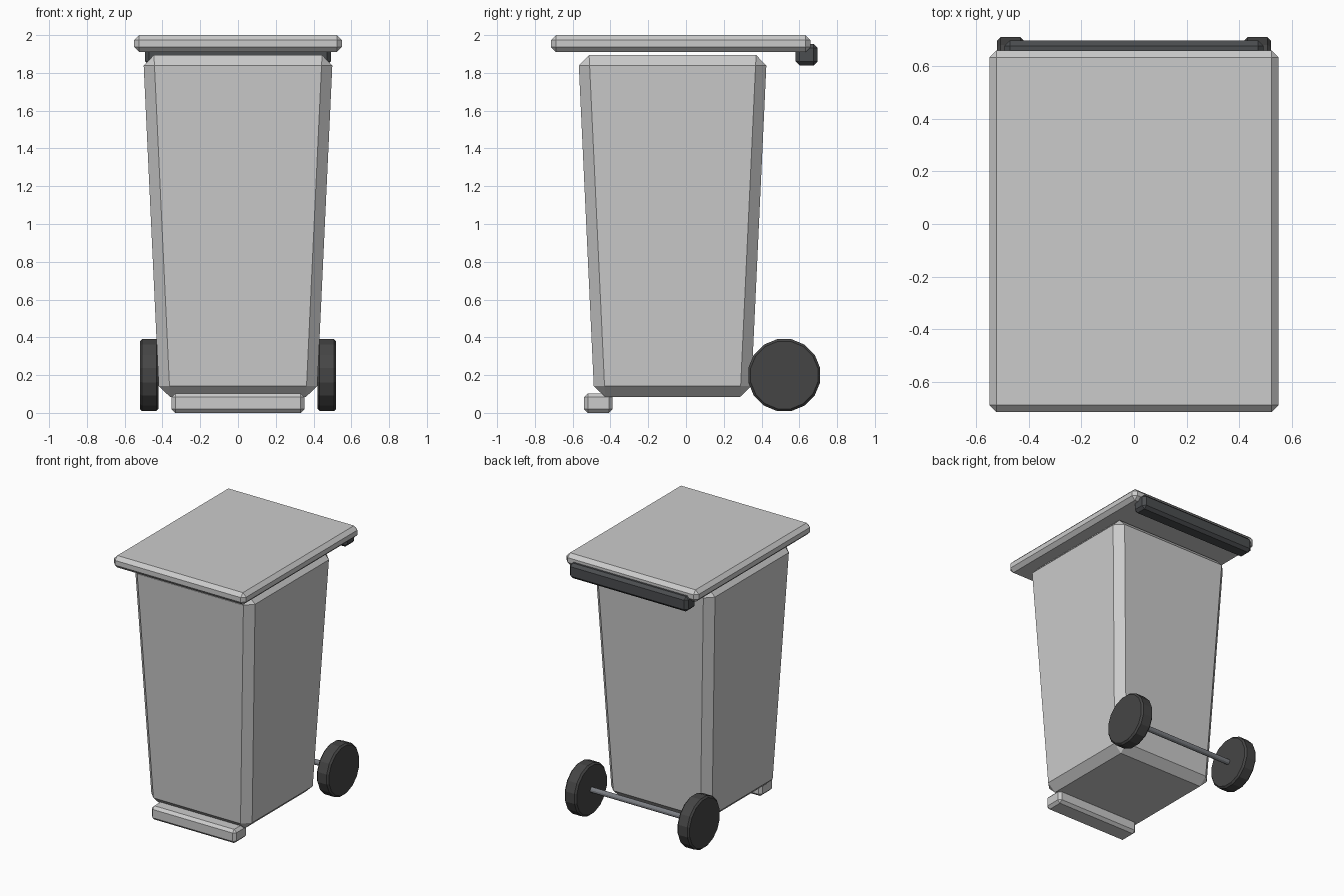
import bpy, bmesh
from math import pi
from mathutils import Matrix

if "Cube" in bpy.data.objects:
    bpy.data.objects.remove(bpy.data.objects["Cube"])


def material(name, rgb):
    m = bpy.data.materials.new(name)
    m.diffuse_color = (*rgb, 1)
    m.use_nodes = True
    m.node_tree.nodes["Principled BSDF"].inputs["Base Color"].default_value = m.diffuse_color
    return m


rubber = material("dark_rubber", (0.06, 0.06, 0.06))
plastic = material("dark_plastic", (0.07, 0.075, 0.08))
steel = material("steel", (0.2, 0.21, 0.23))


def finish(bm, name, mat=None):
    bmesh.ops.recalc_face_normals(bm, faces=bm.faces[:])
    mesh = bpy.data.meshes.new(name)
    bm.to_mesh(mesh)
    bm.free()
    if mat:
        mesh.materials.append(mat)
    ob = bpy.data.objects.new(name, mesh)
    bpy.context.collection.objects.link(ob)
    return ob


def box(name, x, y, z, bevel, mat=None, taper=1.0):
    """Chamfered box from (min, max) ranges; taper scales the bottom face."""
    bm = bmesh.new()
    bmesh.ops.create_cube(bm, size=1)
    for v in bm.verts:
        s = taper if v.co.z < 0 else 1.0
        for i, (lo, hi) in enumerate((x, y, z)):
            k = s if i < 2 else 1.0
            v.co[i] = (lo + hi) / 2 + v.co[i] * (hi - lo) * k
    bmesh.ops.bevel(bm, geom=bm.edges[:], offset=bevel, segments=1,
                    profile=0.5, affect='EDGES')
    return finish(bm, name, mat)


def cylinder(name, x, y, z, radius, depth, sides, mat, bevel=0):
    """Cylinder lying along x with a flat side on top."""
    bm = bmesh.new()
    bmesh.ops.create_cone(bm, cap_ends=True, segments=sides, radius1=radius,
                          radius2=radius, depth=depth)
    if bevel:
        rims = [e for e in bm.edges
                if abs(e.verts[0].co.z - e.verts[1].co.z) < 1e-5]
        bmesh.ops.bevel(bm, geom=rims, offset=bevel, segments=1,
                        profile=0.5, affect='EDGES')
    bm.transform(Matrix.Translation((x, y, z))
                 @ Matrix.Rotation(pi / sides, 4, 'X')
                 @ Matrix.Rotation(pi / 2, 4, 'Y'))
    return finish(bm, name, mat)


# Tapered container, lid, front foot and rear handle
box("bin_body", (-0.502, 0.502), (-0.57, 0.428), (0.085, 1.895), 0.057, taper=0.831)
box("lid", (-0.55, 0.55), (-0.715, 0.66), (1.91, 2.0), 0.027)
box("front_foot", (-0.352, 0.352), (-0.54, -0.388), (0.0, 0.103), 0.02)
box("rear_handle", (-0.493, 0.493), (0.58, 0.697), (1.84, 1.953), 0.021, plastic)

# Wheels on a thin axle
for side, label in ((-1, "left"), (1, "right")):
    cylinder(label + "_wheel", side * 0.47, 0.52, 0.2, 0.194, 0.1, 16, rubber, 0.012)
cylinder("axle", 0, 0.52, 0.2, 0.02, 0.9, 12, steel)
